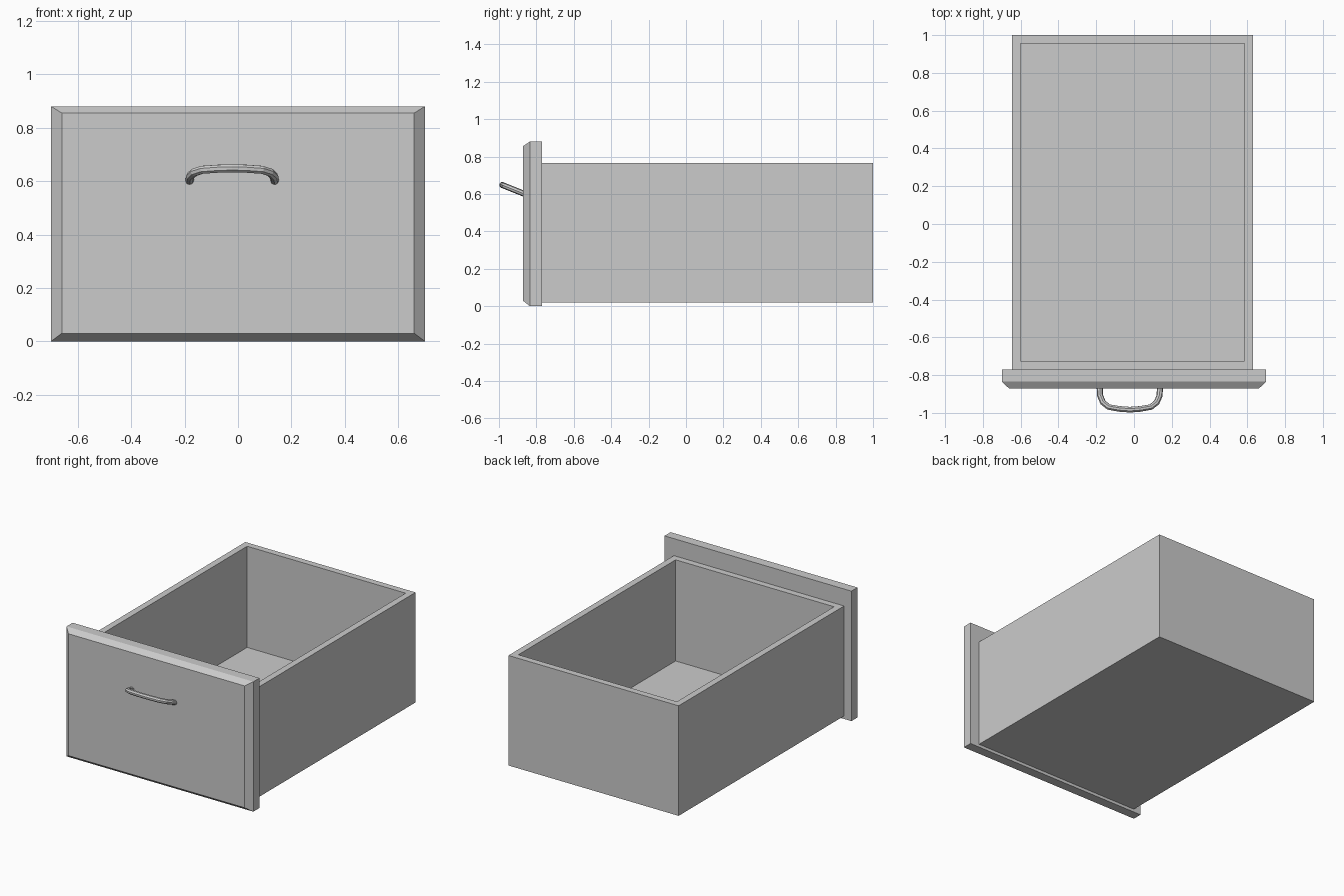
import bpy
import bmesh
from mathutils import Vector

cube = bpy.data.objects.get("Cube")
if cube:
    bpy.data.objects.remove(cube, do_unlink=True)

GREY = (0.6, 0.6, 0.6, 1)
grey = bpy.data.materials.new("plain_grey")
grey.use_nodes = True
grey.diffuse_color = GREY
grey.node_tree.nodes["Principled BSDF"].inputs["Base Color"].default_value = GREY


def add_object(name, mesh):
    obj = bpy.data.objects.new(name, mesh)
    bpy.context.collection.objects.link(obj)
    mesh.materials.clear()
    mesh.materials.append(grey)
    return obj


def box(bm, low, high):
    """Add a box spanning two corners and return its faces."""
    low, high = Vector(low), Vector(high)
    verts = bmesh.ops.create_cube(bm, size=1)["verts"]
    for v in verts:
        v.co = (low + high) / 2 + v.co * (high - low)
    return list({f for v in verts for f in v.link_faces})


def finish(name, bm):
    mesh = bpy.data.meshes.new(name)
    bmesh.ops.recalc_face_normals(bm, faces=bm.faces)
    bm.to_mesh(mesh)
    bm.free()
    return add_object(name, mesh)


# Open drawer box: the top is inset to a rim, then sunk to the floor
bm = bmesh.new()
faces = box(bm, (-0.645, -0.77, 0.02), (0.63, 1.0, 0.765))
top = max(faces, key=lambda f: f.calc_center_median().z)
bmesh.ops.inset_individual(bm, faces=[top], thickness=0.062)
inner = bmesh.ops.extrude_discrete_faces(bm, faces=[top])["faces"][0]
for v in inner.verts:
    v.co.z = 0.08
finish("drawer_box", bm)

# Front panel with a chamfered border
bm = bmesh.new()
faces = box(bm, (-0.70, -0.835, 0), (0.70, -0.77, 0.88))
front = min(faces, key=lambda f: f.calc_center_median().y)
raised = bmesh.ops.extrude_discrete_faces(bm, faces=[front])["faces"][0]
for v in raised.verts:
    v.co.y = -0.872
    v.co.x *= 0.66 / 0.70
    v.co.z = 0.03 if v.co.z < 0.4 else 0.855
finish("front_panel", bm)

# Bowed pull handle, rising as it comes forward
half = [(0.160, -0.86), (0.157, -0.91), (0.142, -0.945), (0.112, -0.969), (0.055, -0.979)]
outline = half + [(0, -0.983)] + [(-x, y) for x, y in reversed(half)]
curve = bpy.data.curves.new("handle_path", "CURVE")
curve.dimensions = "3D"
curve.bevel_depth = 0.016
curve.bevel_resolution = 2
curve.use_fill_caps = True
spline = curve.splines.new("POLY")
spline.points.add(len(outline) - 1)
for point, (x, y) in zip(spline.points, outline):
    point.co = (x - 0.022, y, 0.603 - (y + 0.87) * 0.4, 1)
    point.radius = 1.0
path = bpy.data.objects.new("handle_path", curve)
bpy.context.collection.objects.link(path)
bpy.context.view_layer.update()
depsgraph = bpy.context.evaluated_depsgraph_get()
mesh = bpy.data.meshes.new_from_object(path.evaluated_get(depsgraph))
bpy.data.objects.remove(path, do_unlink=True)
mesh.name = "handle"
for polygon in mesh.polygons:
    polygon.use_smooth = False
add_object("handle", mesh)
